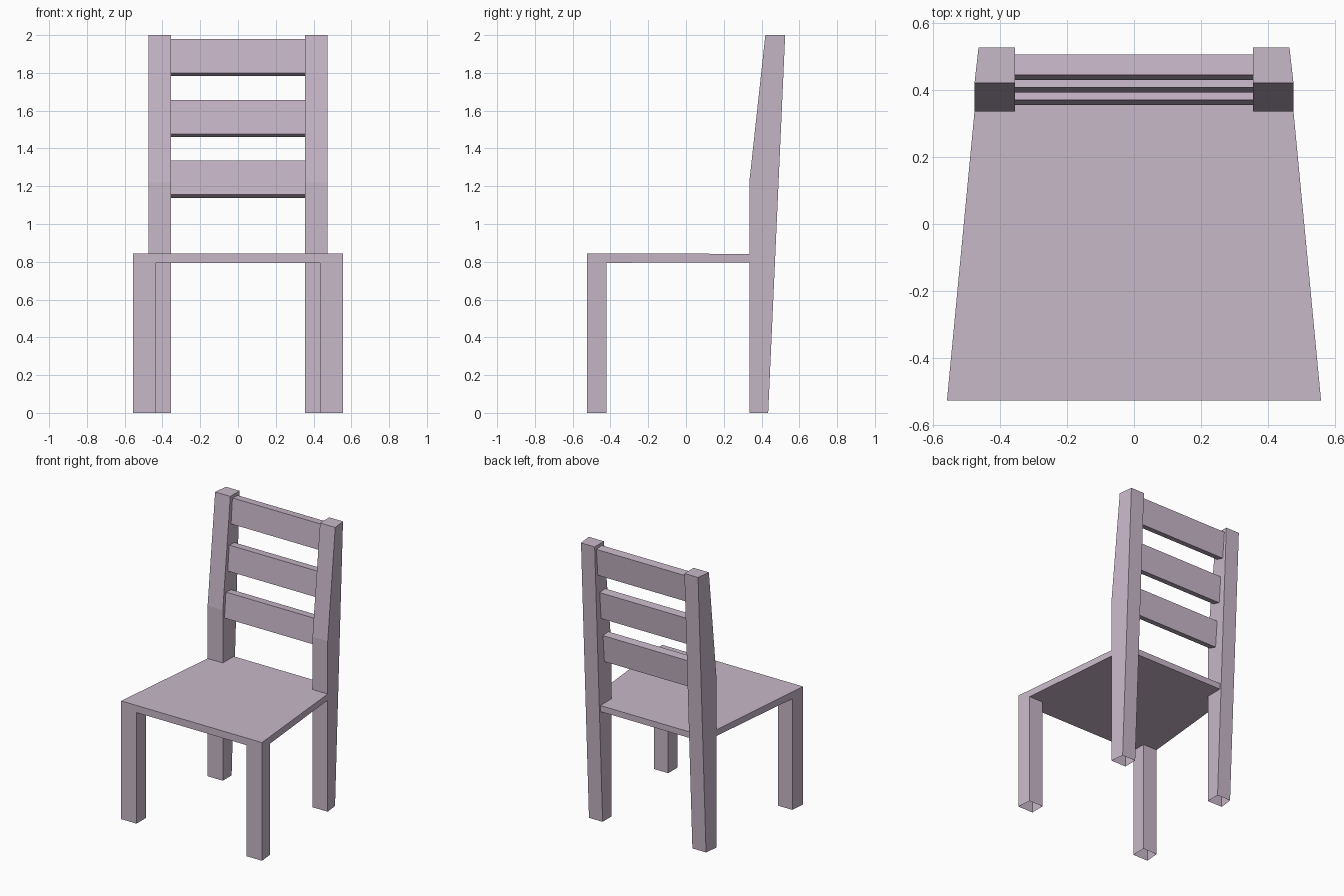
import bpy

if "Cube" in bpy.data.objects:
    bpy.data.objects.remove(bpy.data.objects["Cube"])

wood = bpy.data.materials.new("pale mauve")
wood.diffuse_color = (0.58, 0.48, 0.58, 1)
wood.use_nodes = True
wood.node_tree.nodes["Principled BSDF"].inputs["Base Color"].default_value = wood.diffuse_color


def side_x(y):
    """Half width of the tapering chair at depth y."""
    t = (min(y, 0.335) + 0.525) / 0.86
    return 0.557 + (0.475 - 0.557) * t


def loft(name, rings, cap_start=True, cap_end=True):
    """Join matching loops of points with side faces and optional caps."""
    n = len(rings[0])
    verts = [p for ring in rings for p in ring]
    faces = [(k * n + i, k * n + (i + 1) % n, (k + 1) * n + (i + 1) % n, (k + 1) * n + i)
             for k in range(len(rings) - 1) for i in range(n)]
    if cap_start:
        faces.append(tuple(reversed(range(n))))
    if cap_end:
        faces.append(tuple(range(len(verts) - n, len(verts))))
    mesh = bpy.data.meshes.new(name)
    mesh.from_pydata(verts, [], faces)
    mesh.materials.append(wood)
    obj = bpy.data.objects.new(name, mesh)
    bpy.context.collection.objects.link(obj)
    return obj


def mirror_x(obj):
    mod = obj.modifiers.new("mirror", 'MIRROR')
    mod.use_axis[0] = True


# Seat: tapered plate with notches at the back posts
plan = [(-0.557, -0.525), (0.557, -0.525), (0.475, 0.335), (0.355, 0.335),
        (0.355, 0.46), (-0.355, 0.46), (-0.355, 0.335), (-0.475, 0.335)]
loft("seat", [[(x, y, 0.794 + 0.004 * (y + 0.5)) for x, y in plan],
              [(x, y, 0.845 - 0.004 * (y + 0.5)) for x, y in plan]])

# Front legs, open underneath
leg_plan = [(0.435, -0.525), (side_x(-0.525), -0.525), (side_x(-0.42), -0.42), (0.435, -0.42)]
mirror_x(loft("front_leg", [[(x, y, z) for x, y in leg_plan] for z in (0, 0.796)], False, False))

# Back legs run up into the leaning back posts
rings = []
for z, front, back in [(0, 0.335, 0.435), (1.22, 0.335, 0.49), (2, 0.42, 0.525)]:
    rings.append([(0.355, front, z), (0.475, front, z), (0.463, back, z), (0.355, back, z)])
mirror_x(loft("back_post", rings, False, True))

# Three tilted back slats
for i, (y, z) in enumerate([(0.37, 1.335), (0.407, 1.657), (0.444, 1.98)]):
    section = [(y - 0.015, z - 0.18), (y + 0.045, z - 0.197), (y + 0.061, z - 0.005), (y, z)]
    loft(f"back_slat_{i + 1}", [[(x, a, b) for a, b in section] for x in (-0.357, 0.357)])
